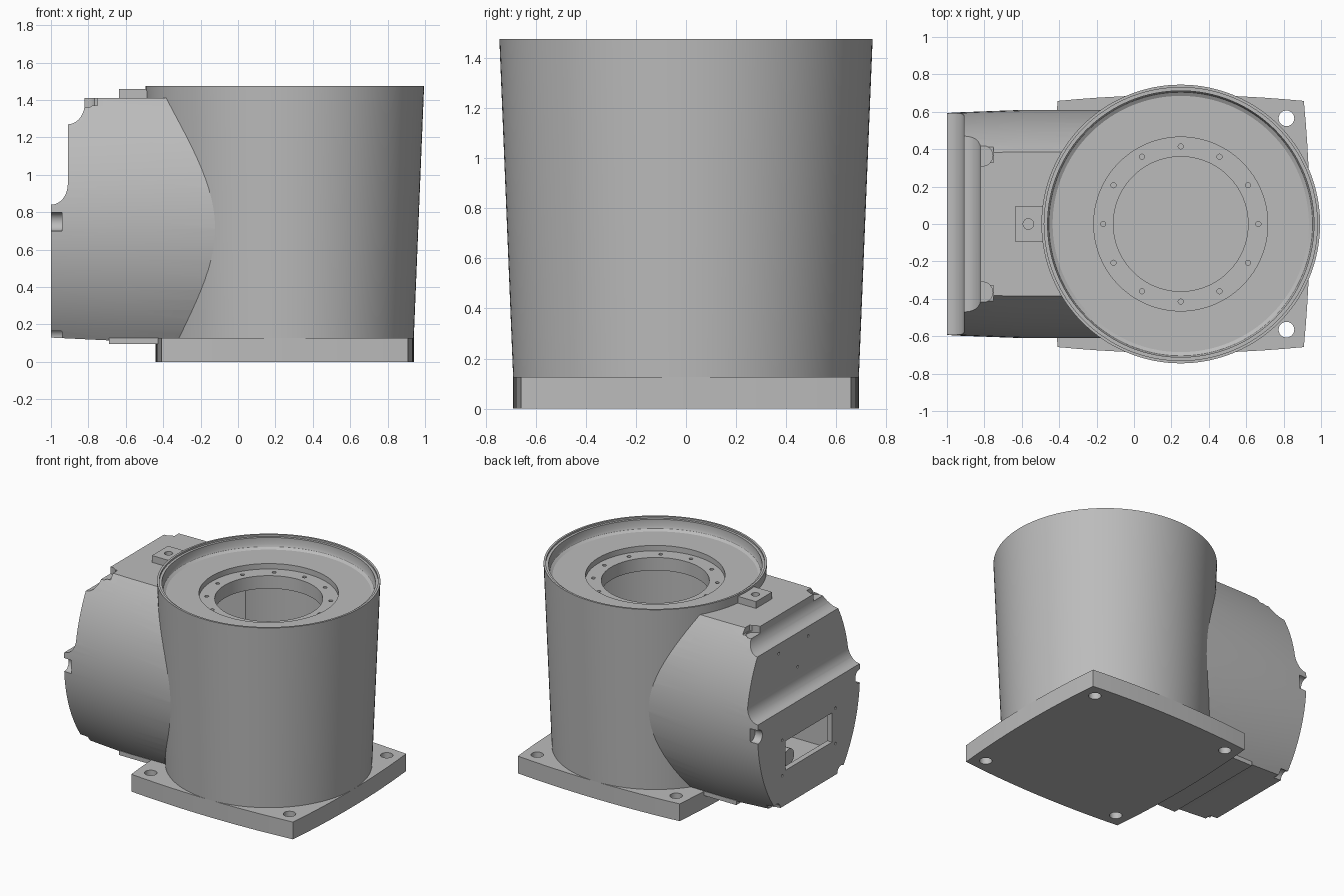
import bpy, bmesh
from math import sin, cos, pi, radians, sqrt
from mathutils import Matrix, Vector

if "Cube" in bpy.data.objects:
    bpy.data.objects.remove(bpy.data.objects["Cube"])

GREY = (0.5, 0.5, 0.5, 1)
metal = bpy.data.materials.new("cast_grey")
metal.use_nodes = True
metal.diffuse_color = GREY
metal.node_tree.nodes["Principled BSDF"].inputs["Base Color"].default_value = GREY

CX = 0.25      # tower axis
MID = 0.765    # housing axis height


def finish(name, bm):
    bmesh.ops.recalc_face_normals(bm, faces=bm.faces)
    mesh = bpy.data.meshes.new(name)
    bm.to_mesh(mesh)
    bm.free()
    obj = bpy.data.objects.new(name, mesh)
    bpy.context.collection.objects.link(obj)
    mesh.materials.append(metal)
    return obj


def loft(name, rings, close=False):
    """Skin a list of equal rings; cap the ends unless closed on itself."""
    bm = bmesh.new()
    loops = [[bm.verts.new(p) for p in ring] for ring in rings]
    pairs = list(zip(loops, loops[1:]))
    if close:
        pairs.append((loops[-1], loops[0]))
    else:
        bm.faces.new(loops[0])
        bm.faces.new(loops[-1])
    for a, b in pairs:
        for i in range(len(a)):
            j = (i + 1) % len(a)
            bm.faces.new((a[i], a[j], b[j], b[i]))
    return finish(name, bm)


def circle(r, z, n=128):
    return [(CX + r * cos(2 * pi * i / n), r * sin(2 * pi * i / n), z) for i in range(n)]


def extrude_y(name, profile, half):
    return loft(name, [[(x, y, z) for x, z in profile] for y in (-half, half)])


def box(name, lo, hi):
    (x0, y0, z0), (x1, y1, z1) = lo, hi
    return loft(name, [[(x0, y0, z), (x1, y0, z), (x1, y1, z), (x0, y1, z)] for z in (z0, z1)])


def drills(name, spots, r, depth, axis="Z", n=24):
    """Several separate cylinders in one cutter, centred on the given spots."""
    bm = bmesh.new()
    turn = Matrix.Rotation(pi / 2, 4, "Y") if axis == "X" else Matrix()
    for s in spots:
        bmesh.ops.create_cone(bm, cap_ends=True, segments=n, radius1=r, radius2=r,
                              depth=depth, matrix=Matrix.Translation(Vector(s)) @ turn)
    return finish(name, bm)


def activate(obj):
    bpy.ops.object.select_all(action="DESELECT")
    obj.select_set(True)
    bpy.context.view_layer.objects.active = obj


def cut(obj, *cutters):
    activate(obj)
    for c in cutters:
        mod = obj.modifiers.new("cut", "BOOLEAN")
        mod.operation, mod.solver, mod.object = "DIFFERENCE", "EXACT", c
        bpy.ops.object.modifier_apply(modifier=mod.name)
        bpy.data.objects.remove(c)


def smooth(*objs):
    for o in objs:
        activate(o)
        bpy.ops.object.shade_smooth_by_angle(angle=radians(25))


# Base plate with gently bowed sides and four bolt holes
outline = []
for side in range(4):
    for k in range(12):
        t = -1 + k / 6
        p = Matrix.Rotation(side * pi / 2, 2) @ Vector((0.658 * t, -0.658 - 0.032 * (1 - t * t)))
        outline.append((CX + p.x, p.y))
base = loft("base_plate", [[(x, y, z) for x, y in outline] for z in (0, 0.127)])
cut(base, drills("bolt_drill", [(CX + sx * 0.565, sy * 0.565, 0) for sx in (-1, 1) for sy in (-1, 1)],
                 0.042, 1))


# Hollow stepped cavity shared by the tower and the housing
def cavity():
    return extrude_y("cavity", [(-0.96, 0.25), (0.2, 0.25), (0.2, 1.22), (-0.85, 1.22),
                                (-0.85, 0.78), (-0.96, 0.78)], 0.42)


# Tapered tower with lipped rim, recessed floor and mounting ring
profile = [(0.69, 0.127), (0.745, 1.475), (0.73, 1.475), (0.73, 1.462), (0.712, 1.462),
           (0.712, 1.415), (0.704, 1.397), (0.685, 1.385), (0.465, 1.385), (0.465, 1.345),
           (0.36, 1.345), (0.36, 1.25), (0.64, 1.25), (0.64, 0.127)]
tower = loft("tower", [circle(r, z) for r, z in profile], close=True)
ring_spots = [(CX + 0.415 * cos(a), 0.415 * sin(a), 1.345) for a in (i * pi / 6 for i in range(12))]
cut(tower, cavity(), drills("ring_drill", ring_spots, 0.014, 0.06, n=12))


# Side housing: flat top and bottom, bowed flanks, slightly narrowed end
def section(x, width, low):
    half = []
    for k in range(25):
        dz = 0.645 * (k / 12 - 1)
        y = sqrt(1.041 ** 2 - dz * dz) - 0.431
        half.append((y * width, MID + dz * (low if dz < 0 else 1)))
    return [(x, y, z) for y, z in half] + [(x, -y, z) for y, z in reversed(half)]


housing = loft("side_housing", [section(-1, 0.975, 0.985), section(-0.6, 1, 1.015),
                                section(0.05, 1, 1.0)])


# Concave steps down the end face
def scoop(x, z):
    return [(x + 0.09 * sin(t), z - 0.11 * cos(t)) for t in (k * pi / 20 for k in range(11))]


steps = extrude_y("steps", [(-1.2, 0.84)] + scoop(-1, 0.95) + scoop(-0.91, 1.38)
                  + [(-0.82, 1.6), (-1.2, 1.6)], 1)
tower_core = loft("tower_core", [circle(0.683, 0), circle(0.738, 1.475), circle(0.738, 1.6)])
window = box("window", (-1.2, -0.27, 0.385), (-0.9, 0.27, 0.6))
cut(housing, steps, tower_core, cavity(), window)

# Bolt notches on the end face: corners, flanks and bottom
for sy in (-1, 1):
    ya, yb = sorted((sy * 0.33, sy * 0.42))
    cut(housing,
        drills("top_well", [(-0.81, sy * 0.365, 1.46)], 0.055, 0.2),
        box("top_slot", (-0.82, ya, 1.37), (-0.75, yb, 1.6)),
        drills("flank_notch", [(-1.04, sy * 0.59, 0.75)], 0.05, 0.2, "X"),
        drills("bottom_notch", [(-1.04, sy * 0.375, 0.13)], 0.045, 0.2, "X"))
screws = [(-1, sy * 0.31, z) for sy in (-1, 1) for z in (0.36, 0.62)]
screws += [(-0.91, y, z) for y, z in ((0.22, 1.2), (-0.12, 1.2), (0, 1.02))]
cut(housing, drills("screw_drill", screws, 0.01, 0.05, "X", 10))

# Lifting pad on top, pad underneath
top_pad = box("lifting_pad", (-0.635, -0.093, 1.4), (-0.475, 0.093, 1.46))
cut(top_pad, drills("pad_drill", [(-0.565, 0, 1.46)], 0.028, 0.08))
box("lower_pad", (-0.69, -0.4, 0.095), (-0.4, 0.4, 0.127))

# Cable gland behind the window
gland = drills("cable_gland", [(-0.78, 0.06, 0.37)], 0.06, 0.2, "X")
stem = drills("gland_stem", [(-0.68, 0.06, 0.33)], 0.07, 0.2)

smooth(base, tower, housing, top_pad, gland, stem)
